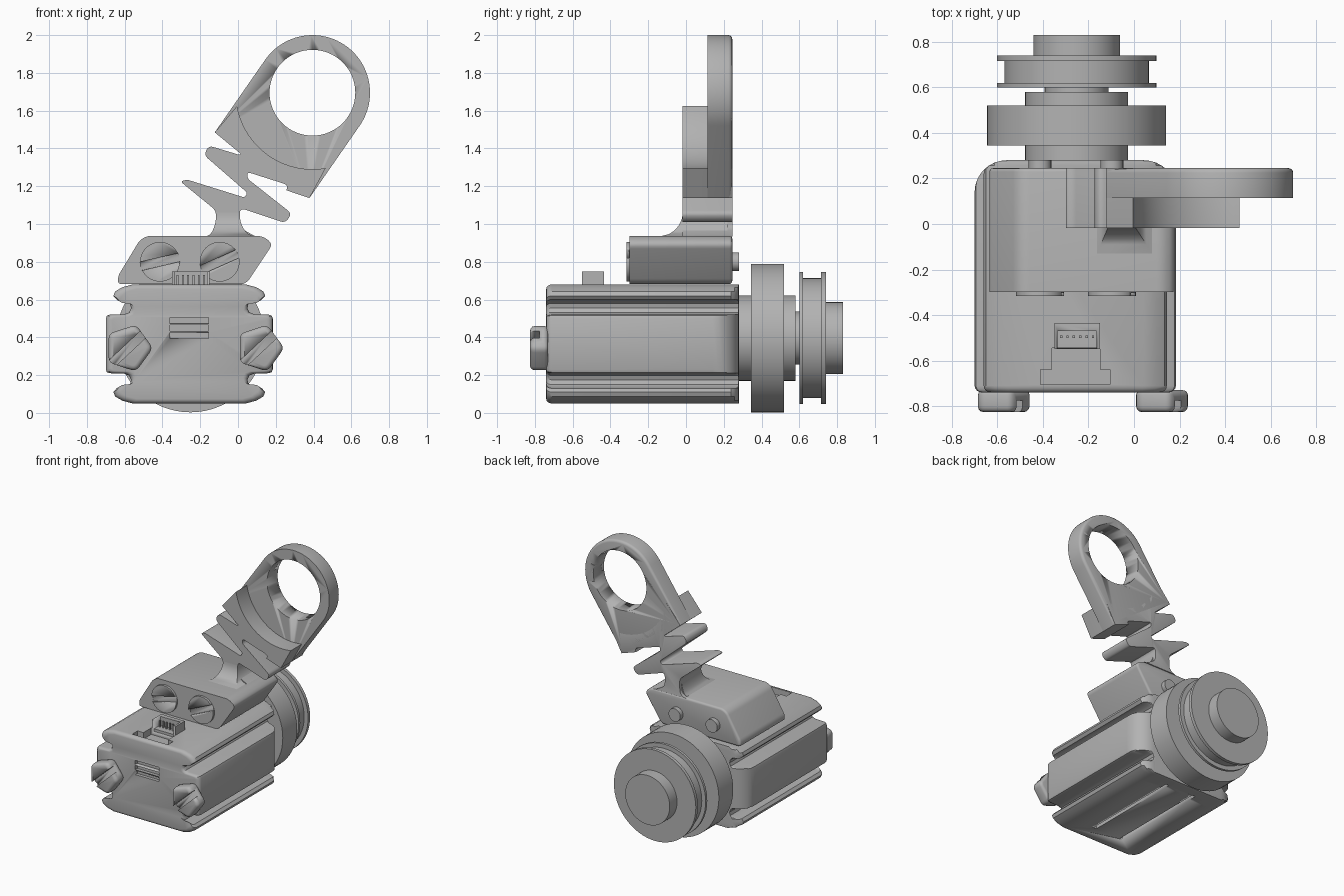
import bpy, bmesh, math
from mathutils import Vector

cube = bpy.data.objects.get("Cube")
if cube:
    bpy.data.objects.remove(cube, do_unlink=True)

grey = bpy.data.materials.new("mid_grey")
grey.use_nodes = True
colour = (0.45, 0.45, 0.45, 1)
grey.diffuse_color = colour
grey.node_tree.nodes["Principled BSDF"].inputs["Base Color"].default_value = colour


def finish(name, bm, smooth=True):
    bmesh.ops.recalc_face_normals(bm, faces=bm.faces)
    mesh = bpy.data.meshes.new(name)
    bm.to_mesh(mesh)
    bm.free()
    mesh.materials.append(grey)
    ob = bpy.data.objects.new(name, mesh)
    bpy.context.collection.objects.link(ob)
    if smooth:
        select(ob)
        bpy.ops.object.shade_smooth_by_angle(angle=math.radians(32))
    return ob


def select(ob):
    bpy.ops.object.select_all(action='DESELECT')
    ob.select_set(True)
    bpy.context.view_layer.objects.active = ob


def loft(name, sections):
    """Skin a list of equal-length point loops and cap both ends."""
    bm = bmesh.new()
    rings = [[bm.verts.new(p) for p in s] for s in sections]
    n = len(rings[0])
    for a, b in zip(rings, rings[1:]):
        for i in range(n):
            bm.faces.new((a[i], a[(i + 1) % n], b[(i + 1) % n], b[i]))
    bm.faces.new(rings[0])
    bm.faces.new(rings[-1])
    return finish(name, bm)


def prism(name, outline, y0, y1, back_bevel=0.0, front_bevel=0.0):
    """Extrude an (x, z) outline along y, optionally rounding its rims."""
    bm = bmesh.new()
    face = bm.faces.new([bm.verts.new((x, y0, z)) for x, z in outline])
    ext = bmesh.ops.extrude_face_region(bm, geom=[face], use_keep_orig=True)
    moved = [g for g in ext["geom"] if isinstance(g, bmesh.types.BMVert)]
    bmesh.ops.translate(bm, verts=moved, vec=(0, y1 - y0, 0))
    bmesh.ops.recalc_face_normals(bm, faces=bm.faces)
    for y, width in ((y1, back_bevel), (y0, front_bevel)):
        if width:
            rim = [e for e in bm.edges if all(abs(v.co.y - y) < 1e-5 for v in e.verts)]
            bmesh.ops.bevel(bm, geom=rim, offset=width, segments=3, profile=0.5,
                            affect='EDGES', clamp_overlap=True)
    return finish(name, bm)


def circle(cx, cz, r, n=64, start=0.0, sweep=2 * math.pi, closed=True):
    steps = n if closed else n - 1
    return [(cx + r * math.cos(start + sweep * i / steps),
             cz + r * math.sin(start + sweep * i / steps)) for i in range(n)]


def box(name, lo, hi):
    return prism(name, [(lo[0], lo[2]), (hi[0], lo[2]), (hi[0], hi[2]), (lo[0], hi[2])],
                 lo[1], hi[1])


def bar(cx, cz, length, width, degrees):
    a = math.radians(degrees)
    u, v = Vector((math.cos(a), math.sin(a))), Vector((-math.sin(a), math.cos(a)))
    return [tuple(Vector((cx, cz)) + u * (s * length / 2) + v * (t * width / 2))
            for s, t in ((-1, -1), (1, -1), (1, 1), (-1, 1))]


def cut(ob, cutter):
    cutter.hide_render = True
    mod = ob.modifiers.new("cut", 'BOOLEAN')
    mod.operation, mod.solver, mod.object = 'DIFFERENCE', 'EXACT', cutter
    select(ob)
    bpy.ops.object.modifier_apply(modifier=mod.name)
    bpy.data.objects.remove(cutter, do_unlink=True)


def rounded(corners, r, n=5):
    """Round each corner of a polygon with a small curve."""
    out = []
    pts = [Vector(c) for c in corners]
    for i, p in enumerate(pts):
        a, b = pts[i - 1] - p, pts[(i + 1) % len(pts)] - p
        k = min(r, a.length * 0.45, b.length * 0.45)
        s, e = p + a.normalized() * k, p + b.normalized() * k
        for j in range(n):
            t = j / (n - 1)
            out.append(tuple(s * (1 - t) ** 2 + p * 2 * t * (1 - t) + e * t * t))
    return out


# Motor body: grooved section, softened front, wide rear corner rounds
BX, BZ = -0.258, 0.365
quarter = [(.30, .315), (.355, .30), (.392, .278), (.402, .255), (.385, .235), (.335, .229),
           (.314, .215), (.308, .19), (.318, .167), (.345, .157), (.42, .155), (.436, .15),
           (.442, .135)]
half = quarter + [(x, -z) for x, z in reversed(quarter)]
section = half + [(-x, z) for x, z in reversed(half)]
sections = []
for i in range(5):
    a = math.pi / 2 * i / 4
    s = 1 - 0.03 * (1 - math.sin(a)) / 0.4
    sections.append([(BX + x * s, -0.74 + 0.03 * (1 - math.cos(a)), BZ + z * s)
                     for x, z in section])
for i in range(9):
    a = math.pi / 2 * i / 8
    w = 0.302 + 0.14 * math.cos(a)
    sections.append([(BX + max(-w, min(w, x)), 0.14 + 0.14 * math.sin(a), BZ + z)
                     for x, z in section])
body = loft("motor_body", sections)

# Front vents, underside slots and the connector recess
for i in range(3):
    z = 0.41 + 0.039 * i
    cut(body, box("vent_cutter", (-0.36, -0.8, z - 0.016), (-0.155, -0.715, z + 0.016)))
for x in (BX - 0.12, BX + 0.12):
    cut(body, box("slot_cutter", (x - 0.013, -0.59, 0), (x + 0.013, 0.2, 0.08)))
cut(body, box("recess_cutter", (-0.41, -0.705, 0.63), (-0.105, -0.64, 0.8)))
cut(body, box("recess_cutter", (-0.36, -0.65, 0.63), (-0.15, -0.545, 0.8)))

# Cable connector with pins
connector = box("connector", (-0.35, -0.55, 0.64), (-0.15, -0.435, 0.748))
cut(connector, box("socket_cutter", (-0.335, -0.6, 0.66), (-0.165, -0.47, 0.8)))
for i in range(6):
    x = -0.32 + 0.028 * i
    box("connector_pin", (x - 0.005, -0.50, 0.65), (x + 0.005, -0.49, 0.73))

# Rear shaft stack: bearing disc, neck, grooved pulley, hub
steps = [(.26, .345, .226), (.345, .52, .393), (.52, .58, .226), (.58, .60, .14),
         (.60, .62, .35), (.62, .715, .317), (.715, .74, .35), (.74, .83, .19)]
loft("shaft_and_pulley", [[(x, y, z) for x, z in circle(-0.252, 0.396, r)]
                          for y0, y1, r in steps for y in (y0, y1)])

# Five-sided side bolts with angled slots
for x in (-0.58, 0.115):
    bolt = prism("side_bolt", rounded(circle(x, 0.343, 0.13, 5), 0.03), -0.826, -0.73, 0.02, 0.025)
    cut(bolt, prism("bolt_slot_cutter", bar(x, 0.343, 0.4, 0.045, 43), -0.9, -0.775))

# Clamp base
base = [(-.635, .682), (-.635, .725), (-.52, .915), (-.48, .937), (.13, .937), (.185, .895),
        (.055, .70), (.03, .682)]
prism("clamp_base", rounded(base, 0.035), -0.298, 0.245, 0.025)

# Clamp screws with slotted heads and rear tips
for x, tilt in ((-0.413, 13), (-0.097, 24)):
    head = prism("clamp_screw", circle(x, 0.80, 0.105, 40), -0.316, -0.28)
    cut(head, prism("screw_slot_cutter", bar(x, 0.80, 0.4, 0.045, tilt), -0.4, -0.302))
    prism("screw_tip", circle(x, 0.80, 0.05, 24), 0.2, 0.28)

# Zigzag spring arm running up into the thick block under the ring
RX, RZ, RO = 0.394, 1.695, 0.305
left_low, right_low = (-.123, 1.485), (.378, 1.137)
zigzag = [(-.18, .925), (-.12, .955), (-.115, 1.07), (-.305, 1.225), (-.27, 1.235), (.035, 1.14),
          (.05, 1.165), (-.18, 1.365), (-.155, 1.415), (.01, 1.365), (.015, 1.38)]
zigzag_right = [(.27, 1.205), (.05, 1.275), (.05, 1.24), (.285, 1.055), (.25, 1.005),
                (.01, 1.085), (.01, .98), (.11, .925)]
arc = circle(RX, RZ, 0.405, 24, math.radians(190), math.radians(90), False)
arm = rounded(zigzag, 0.03)[2:] + [left_low] + arc + [right_low] + rounded(zigzag_right, 0.03)[:-2]
prism("spring_arm", arm, -0.018, 0.245, 0.014)

# Flared foot joining the arm to the clamp base
foot = []
for i in range(9):
    t = i / 8
    f = 1 - math.sqrt(1 - (1 - t) ** 2)
    x0, x1, y0, z = -0.115 - 0.06 * f, 0.008 + 0.09 * f, -0.018 - 0.14 * f, 0.93 + 0.13 * t
    foot.append([(x0, y0, z), (x1, y0, z), (x1, 0.22, z), (x0, 0.22, z)])
loft("arm_foot", foot)

# Ring plate with its round opening
ring_outline = [left_low, right_low] + circle(RX, RZ, RO, 48, math.radians(-35),
                                              math.radians(180), False)
ring = prism("ring_plate", ring_outline, 0.115, 0.245, 0.02)
cut(ring, prism("ring_hole_cutter", circle(RX, RZ, 0.227), -0.1, 0.4))
